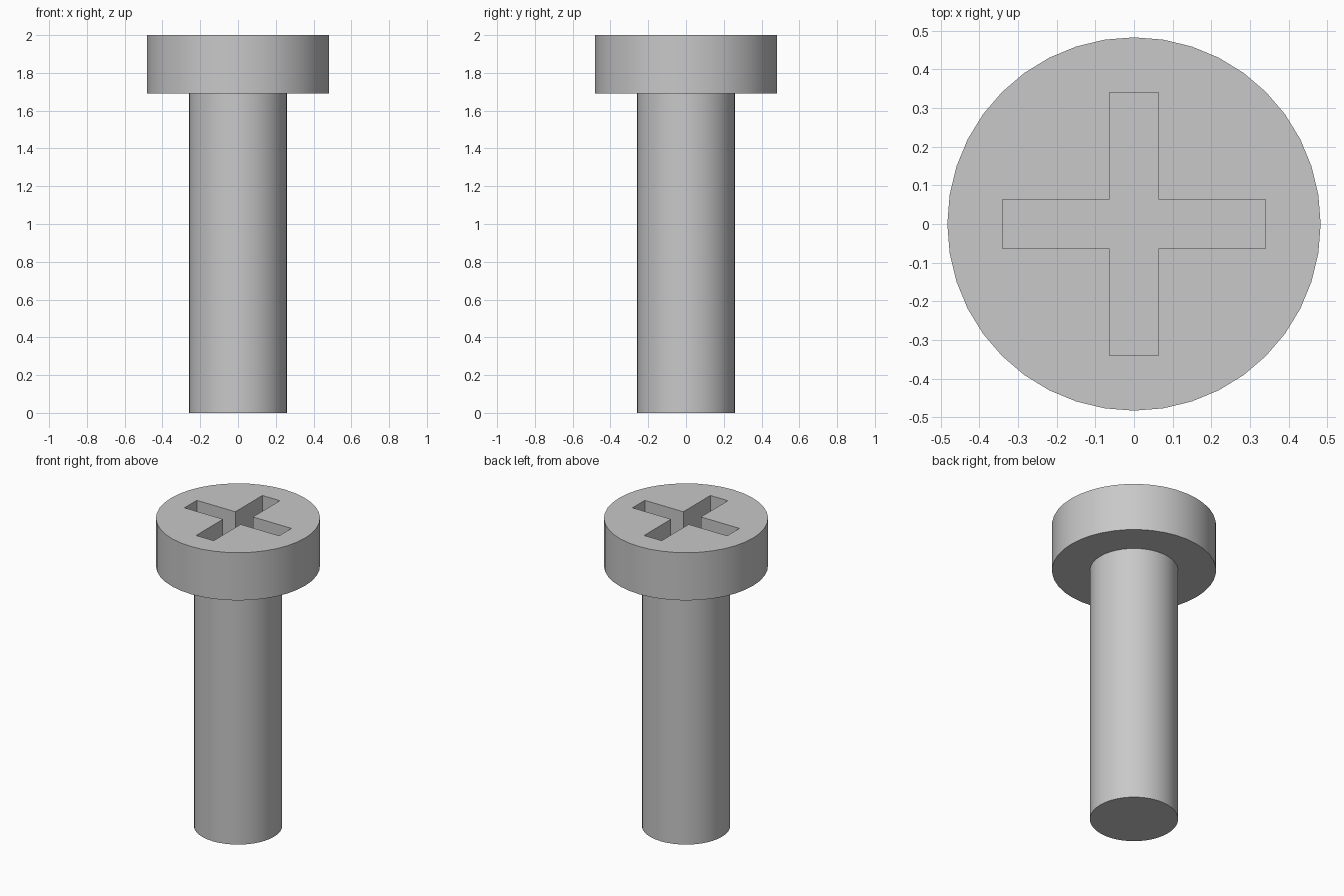
import bpy
import bmesh
import math

cube = bpy.data.objects.get("Cube")
if cube:
    bpy.data.objects.remove(cube, do_unlink=True)

SIDES = 40
TOP = 2.0
HEAD_BOTTOM = 1.69
HEAD_RADIUS = 0.483
SHAFT_RADIUS = 0.26
SLOT_REACH = 0.34
SLOT_HALF = 0.063
SLOT_DEPTH = 0.19

steel = bpy.data.materials.new("grey steel")
steel.use_nodes = True
colour = (0.58, 0.58, 0.58, 1.0)
steel.diffuse_color = colour
steel.node_tree.nodes["Principled BSDF"].inputs["Base Color"].default_value = colour


def prism(name, outline, bottom, top):
    """Extrude a flat outline upward into a closed solid."""
    bm = bmesh.new()
    base = bm.faces.new([bm.verts.new((x, y, bottom)) for x, y in outline])
    side = bmesh.ops.extrude_face_region(bm, geom=[base], use_keep_orig=True)
    raised = [v for v in side["geom"] if isinstance(v, bmesh.types.BMVert)]
    bmesh.ops.translate(bm, verts=raised, vec=(0, 0, top - bottom))
    bmesh.ops.recalc_face_normals(bm, faces=bm.faces)
    mesh = bpy.data.meshes.new(name)
    bm.to_mesh(mesh)
    bm.free()
    mesh.materials.append(steel)
    obj = bpy.data.objects.new(name, mesh)
    bpy.context.collection.objects.link(obj)
    return obj


def circle(radius):
    angles = [math.tau * i / SIDES for i in range(SIDES)]
    return [(radius * math.cos(a), radius * math.sin(a)) for a in angles]


def cross(reach, half):
    """Three corners of one arm, repeated at each quarter turn."""
    points = []
    x_y = [(reach, -half), (reach, half), (half, half)]
    for _ in range(4):
        points += x_y
        x_y = [(-y, x) for x, y in x_y]
    return points


# Shaft, sunk a little into the head
shaft = prism("shaft", circle(SHAFT_RADIUS), 0, HEAD_BOTTOM + 0.04)

# Head with a cross-shaped drive recess
head = prism("head", circle(HEAD_RADIUS), HEAD_BOTTOM, TOP)
cutter = prism("recess_cutter", cross(SLOT_REACH, SLOT_HALF), TOP - SLOT_DEPTH, TOP + 0.1)
cutter.hide_render = True
recess = head.modifiers.new("drive recess", "BOOLEAN")
recess.operation = "DIFFERENCE"
recess.solver = "EXACT"
recess.object = cutter

bpy.ops.object.select_all(action="DESELECT")
head.select_set(True)
bpy.context.view_layer.objects.active = head
bpy.ops.object.modifier_apply(modifier=recess.name)
bpy.data.objects.remove(cutter, do_unlink=True)

# Smooth round walls, sharp rims
shaft.select_set(True)
bpy.ops.object.shade_smooth_by_angle(angle=math.radians(30))
